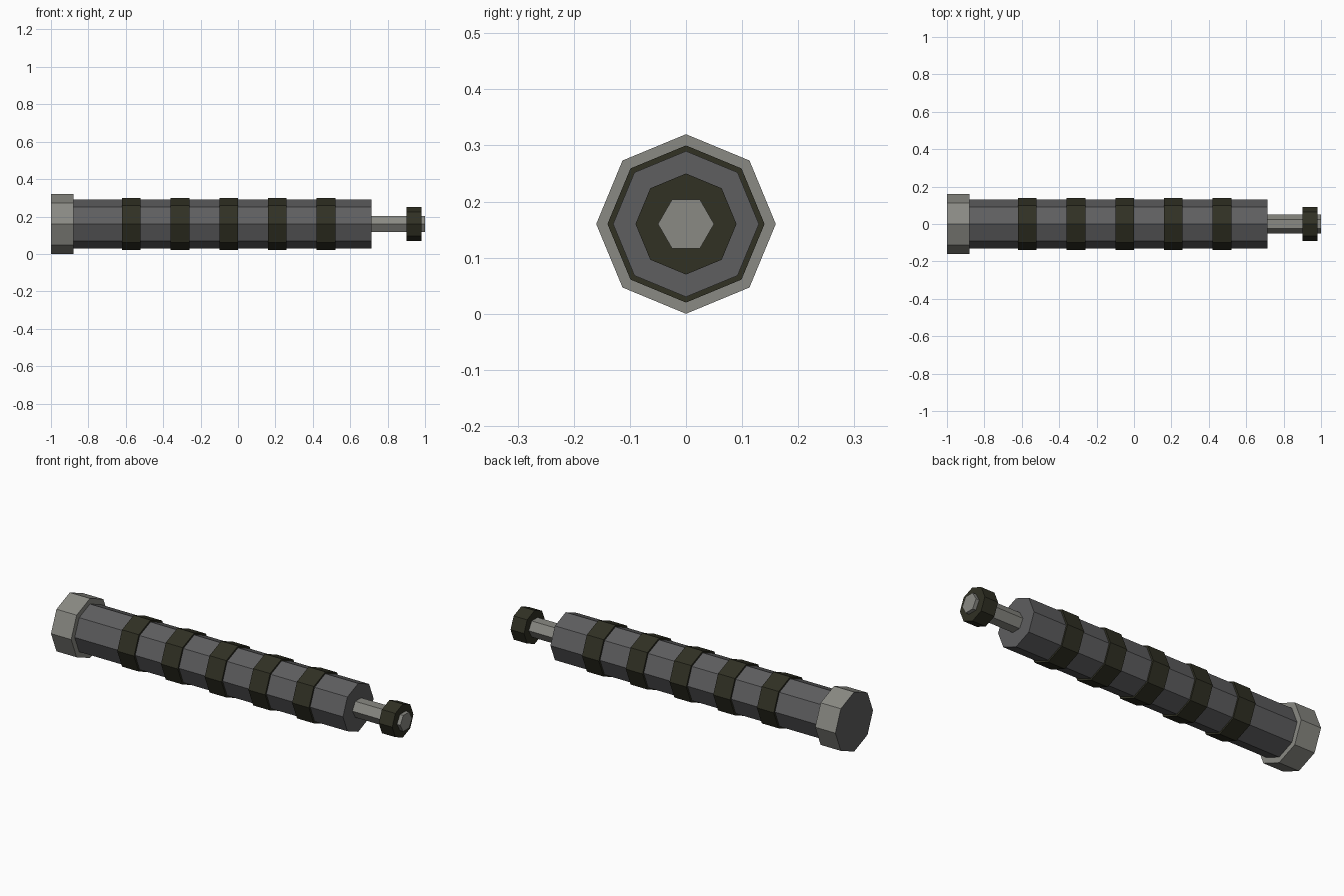
import bpy, bmesh, math

if "Cube" in bpy.data.objects:
    bpy.data.objects.remove(bpy.data.objects["Cube"])

ZC = 0.16  # height of the long axis


def material(name, srgb):
    m = bpy.data.materials.new(name)
    lin = [((c + 0.055) / 1.055) ** 2.4 for c in srgb]
    m.diffuse_color = (*lin, 1)
    m.use_nodes = True
    m.node_tree.nodes["Principled BSDF"].inputs["Base Color"].default_value = m.diffuse_color
    return m


DARK = material("dark grey", (0.37, 0.37, 0.375))
LIGHT = material("light grey", (0.54, 0.54, 0.515))
OLIVE = material("blackened olive", (0.19, 0.19, 0.14))


def prism(name, x0, x1, radius, sides, mats):
    """Flat-sided bar along x with a corner on the +y side."""
    bm = bmesh.new()
    rings = []
    for x in (x0, x1):
        rings.append([bm.verts.new((x, radius * math.cos(2 * math.pi * i / sides),
                                    ZC + radius * math.sin(2 * math.pi * i / sides)))
                      for i in range(sides)])
    a, b = rings
    bm.faces.new(a[::-1])
    bm.faces.new(b)
    for i in range(sides):
        j = (i + 1) % sides
        bm.faces.new((a[i], a[j], b[j], b[i]))
    bmesh.ops.recalc_face_normals(bm, faces=bm.faces)
    # a second material colours the outer end facing -x
    if len(mats) > 1:
        for f in bm.faces:
            if f.normal.x < -0.9:
                f.material_index = 1
    me = bpy.data.meshes.new(name)
    bm.to_mesh(me)
    bm.free()
    for m in mats:
        me.materials.append(m)
    ob = bpy.data.objects.new(name, me)
    bpy.context.collection.objects.link(ob)
    return ob


# main handle and its end cap
prism("handle_body", -0.90, 0.715, 0.13, 8, [DARK])
prism("end_cap", -1.0, -0.88, 0.16, 8, [LIGHT, DARK])

# grip bands
for k in range(5):
    x = -0.62 + 0.26 * k
    prism(f"grip_band_{k + 1}", x, x + 0.10, 0.14, 8, [OLIVE])

# thin rod with its collar
prism("rod", 0.70, 1.0, 0.05, 6, [LIGHT])
prism("rod_collar", 0.90, 0.98, 0.09, 8, [OLIVE])
